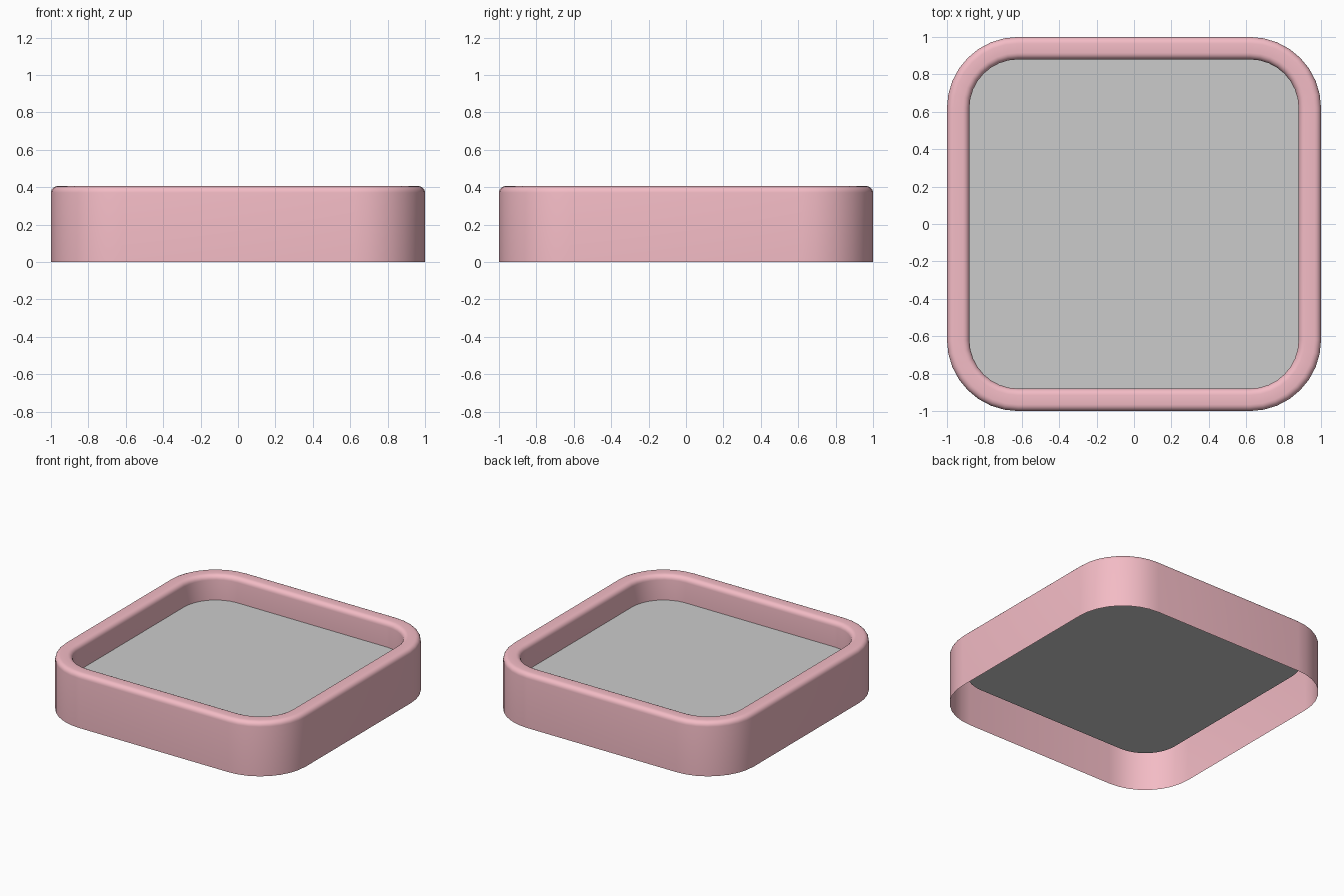
import bpy, bmesh, math

if "Cube" in bpy.data.objects:
    bpy.data.objects.remove(bpy.data.objects["Cube"])

CENTRE = 0.62      # corner arc centre in x and y
OUTER_R = 0.38     # outer corner radius
INNER_R = 0.26     # inner corner radius
TOP, FLOOR = 0.406, 0.22
ROUND = 0.035      # rounding of the rim edges
SEGMENTS = 8       # steps per corner


def rounded_square(bm, radius, z):
    """Ring of vertices around a square with round corners."""
    ring = []
    for corner in range(4):
        base = math.pi / 2 * corner
        cx = CENTRE * (1 if corner in (0, 3) else -1)
        cy = CENTRE * (1 if corner in (0, 1) else -1)
        for i in range(SEGMENTS + 1):
            a = base + math.pi / 2 * i / SEGMENTS
            ring.append(bm.verts.new((cx + radius * math.cos(a),
                                      cy + radius * math.sin(a), z)))
    return ring


def finish(bm, name):
    mesh = bpy.data.meshes.new(name)
    bm.to_mesh(mesh)
    bm.free()
    obj = bpy.data.objects.new(name, mesh)
    bpy.context.collection.objects.link(obj)
    return obj


# Rim wall: outer skin, rounded top, inner skin down to the floor (open below)
profile = [(OUTER_R, 0)]
for centre, start in ((OUTER_R - ROUND, 0), (INNER_R + ROUND, 90)):
    for i in range(6):
        a = math.radians(start + 18 * i)
        profile.append((centre + ROUND * math.cos(a),
                        TOP - ROUND + ROUND * math.sin(a)))
profile.append((INNER_R, FLOOR))

bm = bmesh.new()
rings = [rounded_square(bm, r, z) for r, z in profile]
for low, high in zip(rings, rings[1:]):
    n = len(low)
    for i in range(n):
        j = (i + 1) % n
        bm.faces.new((low[i], low[j], high[j], high[i]))
wall = finish(bm, "rim_wall")

pink = bpy.data.materials.new("pink")
pink.diffuse_color = (0.9, 0.5, 0.56, 1)
pink.use_nodes = True
pink.node_tree.nodes["Principled BSDF"].inputs["Base Color"].default_value = pink.diffuse_color
wall.data.materials.append(pink)

bpy.context.view_layer.objects.active = wall
wall.select_set(True)
bpy.ops.object.shade_smooth_by_angle(angle=math.radians(40))

# Raised floor sheet inside the rim
bm = bmesh.new()
bm.faces.new(rounded_square(bm, INNER_R, FLOOR))
finish(bm, "floor_panel")
